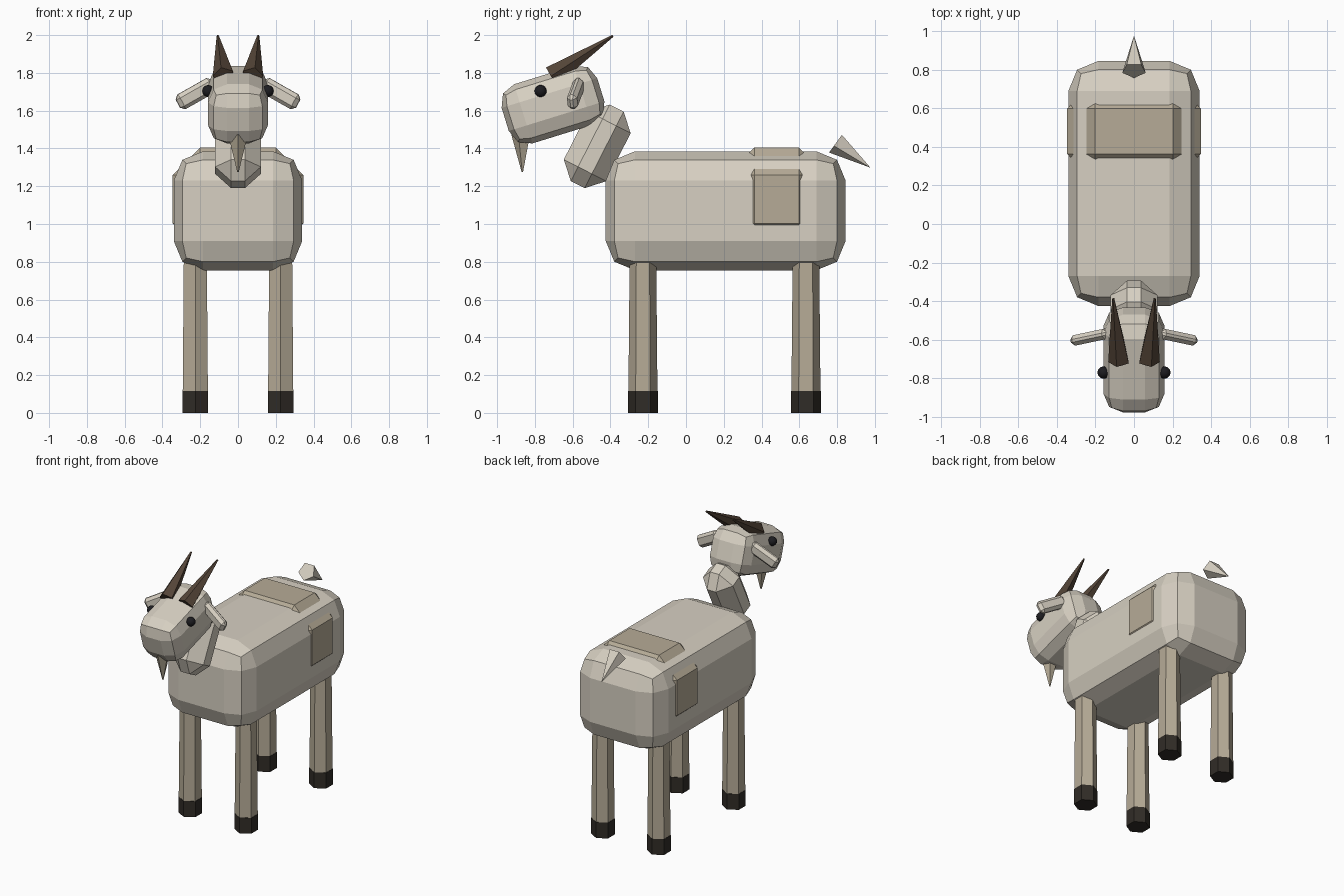
import bpy
from math import radians
from mathutils import Vector

if "Cube" in bpy.data.objects:
    bpy.data.objects.remove(bpy.data.objects["Cube"])


def material(name, color):
    m = bpy.data.materials.new(name)
    m.diffuse_color = (*color, 1)
    m.use_nodes = True
    m.node_tree.nodes["Principled BSDF"].inputs["Base Color"].default_value = m.diffuse_color
    return m


COAT = material("coat", (0.68, 0.63, 0.54))
TAN = material("tan", (0.47, 0.41, 0.31))
HOOF = material("hoof_dark", (0.03, 0.025, 0.02))
HORN = material("horn_brown", (0.09, 0.06, 0.04))
EYE = material("eye_black", (0.012, 0.012, 0.015))


def finish(name, mat):
    ob = bpy.context.object
    ob.name = name
    ob.data.materials.append(mat)
    return ob


def block(name, size, loc, mat, width, segments, rot=(0, 0, 0)):
    """Box with bevelled edges."""
    bpy.ops.mesh.primitive_cube_add(size=1, location=loc, rotation=[radians(a) for a in rot])
    ob = finish(name, mat)
    ob.scale = size
    bpy.ops.object.transform_apply(location=False, rotation=False, scale=True)
    bev = ob.modifiers.new("Bevel", "BEVEL")
    bev.width = width
    bev.segments = segments
    bev.limit_method = 'NONE'
    return ob


def spike(name, base, tip, r1, r2, sides, mat, toward):
    """Faceted cone from base to tip, with one base corner pointing toward a direction."""
    base, tip = Vector(base), Vector(tip)
    axis = tip - base
    bpy.ops.mesh.primitive_cone_add(vertices=sides, radius1=r1, radius2=r2, depth=axis.length)
    ob = finish(name, mat)
    z = axis.normalized()
    x = Vector(toward).cross(z).normalized()
    y = z.cross(x)
    for v in ob.data.vertices:
        v.co = x * v.co.x + y * v.co.y + z * v.co.z
    ob.location = (base + tip) / 2
    return ob


# Torso, saddle patch, neck and head
block("body", (0.68, 1.27, 0.63), (0, 0.21, 1.07), COAT, 0.155, 2)
block("saddle_patch", (0.692, 0.526, 0.548), (0, 0.48, 1.131), TAN, 0.145, 1)
block("neck", (0.242, 0.252, 0.455), (0, -0.47, 1.411), COAT, 0.085, 1, (-27, 0, 0))
block("head", (0.316, 0.53, 0.328), (0, -0.704, 1.632), COAT, 0.1, 2, (17.2, 0, 0))

# Beard and tail
spike("beard", (0, -0.87, 1.475), (0, -0.866, 1.275), 0.055, 0.004, 5, TAN, (0, -1, 0))
spike("tail", (0, 0.795, 1.43), (0, 0.974, 1.30), 0.064, 0.001, 5, COAT, (0, -0.6, -0.8))

for side, s in (("right", 1), ("left", -1)):
    # Horns, ears and eyes
    spike(side + "_horn", (s * 0.076, -0.709, 1.782), (s * 0.107, -0.387, 1.996),
          0.058, 0.006, 5, HORN, (s * 0.25, -0.52, 0.85))
    block(side + "_ear", (0.22, 0.055, 0.088), (s * 0.223, -0.585, 1.69), COAT, 0.02, 1,
          (0, s * 29, -s * 12))
    bpy.ops.mesh.primitive_uv_sphere_add(segments=12, ring_count=8, radius=0.032,
                                         location=(s * 0.158, -0.77, 1.704))
    finish(side + "_eye", EYE)
    bpy.ops.object.shade_smooth()
    # Hexagonal legs with dark hooves
    for end, y in (("front", -0.228), ("back", 0.635)):
        x = s * 0.226
        spike(f"{end}_{side}_leg", (x, y, 0.1), (x, y, 0.86), 0.077, 0.070, 6, TAN, (0, 1, 0))
        spike(f"{end}_{side}_hoof", (x, y, 0), (x, y, 0.115), 0.079, 0.079, 6, HOOF, (0, 1, 0))
